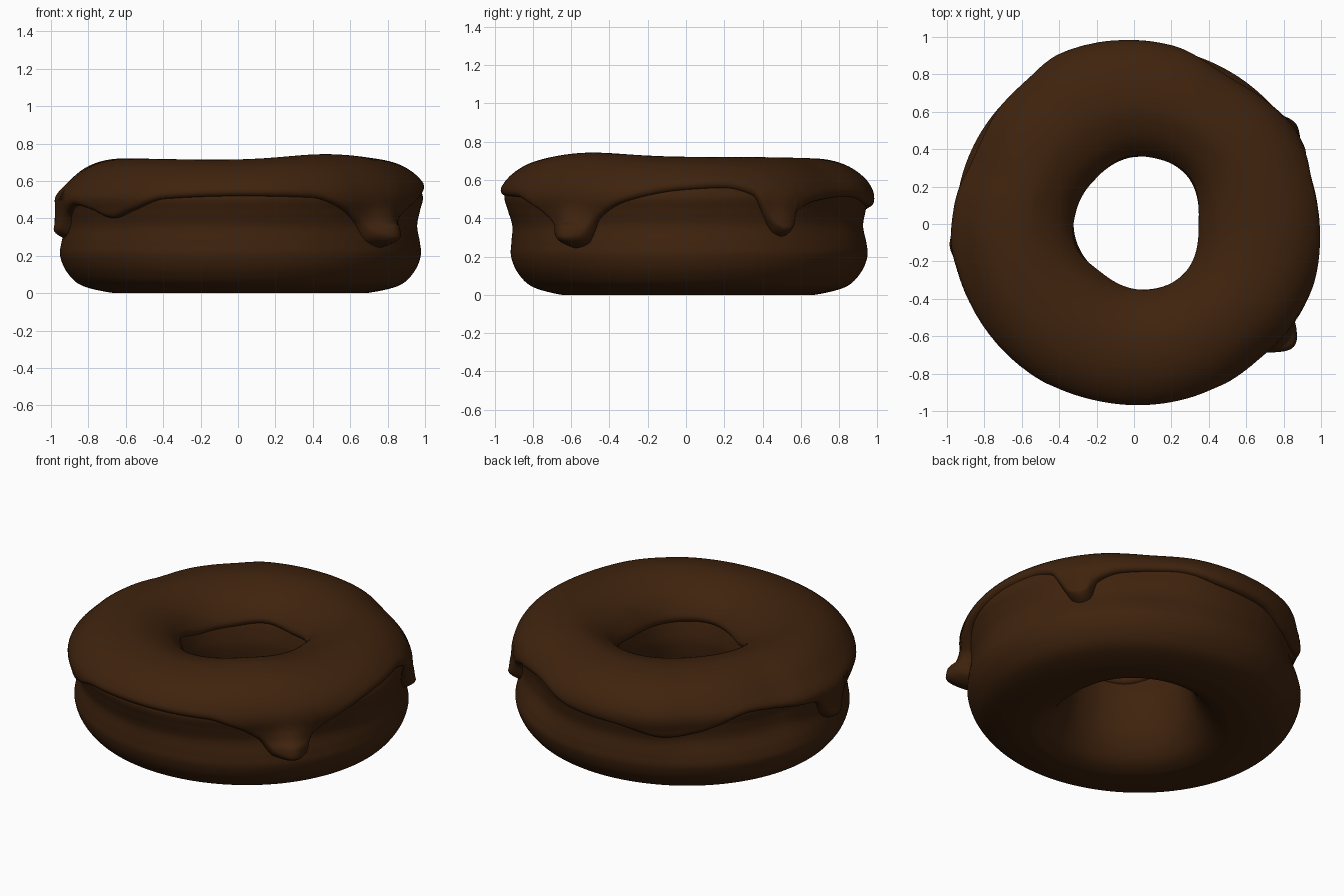
import bpy, math
from mathutils import Vector

if "Cube" in bpy.data.objects:
    bpy.data.objects.remove(bpy.data.objects["Cube"])

brown = bpy.data.materials.new("dark chocolate brown")
brown.diffuse_color = (0.05, 0.0168, 0.0042, 1)
brown.use_nodes = True
brown.node_tree.nodes["Principled BSDF"].inputs["Base Color"].default_value = brown.diffuse_color


def ring_curve(keys):
    """Smooth periodic function of the angle in degrees (monotone cubic)."""
    n = len(keys)

    def secant(i):
        a, b = keys[i % n], keys[(i + 1) % n]
        return (b[1] - a[1]) / ((b[0] - a[0]) % 360)

    def slope(i):
        s, t = secant(i - 1), secant(i)
        return 0 if s * t <= 0 else 2 * s * t / (s + t)

    def f(deg):
        deg = (deg - keys[0][0]) % 360 + keys[0][0]
        i = max(k for k in range(n) if keys[k][0] <= deg)
        a, b = keys[i], keys[(i + 1) % n]
        h = (b[0] - a[0]) % 360
        u = (deg - a[0]) / h
        return ((1 + 2 * u) * (1 - u) ** 2 * a[1] + u * (1 - u) ** 2 * h * slope(i)
                + u * u * (3 - 2 * u) * b[1] + u * u * (u - 1) * h * slope(i + 1))
    return f


def smooth(a, b, x):
    u = min(1, max(0, (x - a) / (b - a)))
    return u * u * (3 - 2 * u)


# Wobble of the outline, the hole and the two icing edges around the ring
outer_r = ring_curve([(0, 1.02), (15, 1.01), (35, .985), (57, .945), (75, .975), (90, .985),
                      (113, .995), (128, .96), (145, .95), (159, .935), (172, .965),
                      (187, .98), (213, .975), (254, .975), (270, .98), (291, .985),
                      (310, .985), (330, 1.01)])
hole_r = ring_curve([(0, .335), (45, .37), (90, .345), (135, .305), (180, .31),
                     (225, .305), (270, .335), (315, .365)])
edge_out = ring_curve([(0, .55), (12, .56), (21, .52), (25.5, .40), (28.5, .325), (31.5, .305),
                       (34.5, .325), (37, .43), (46, .49), (65, .515), (82, .47), (100, .45),
                       (118, .39), (130, .42), (148, .51), (165, .48), (177, .45), (182, .33),
                       (187, .295), (191, .31), (197, .42), (205, .47), (213, .45), (224, .40),
                       (233, .44), (246, .505), (270, .52), (294, .51), (303, .47), (312, .38),
                       (317, .275), (323, .245), (328, .27), (331.5, .39), (342, .49)])
edge_in = ring_curve([(0, .50), (40, .52), (70, .50), (100, .52), (130, .50), (165, .49),
                      (200, .53), (240, .48), (285, .51), (320, .50)])
drips = [(31.5, .305, .045), (187, .295, .035), (322.5, .245, .1)]


def bump(deg, centre, width):
    d = (deg - centre + 180) % 360 - 180
    return math.exp(-(d / width) ** 2)


def place(deg, r, z):
    """Turn a profile point (r, z) around the ring with the wobble added."""
    w = smooth(.4, .9, r)
    low = 1 - smooth(.2, .5, z)
    a = math.radians(deg)
    d_low = .013 * math.cos(a) + .017 * math.sin(a) - .021 + .033 * math.cos(a) ** 2
    d_out = (outer_r(deg) - .975) * (1 - low) + d_low * low
    d_out -= .04 * bump(deg, 180, 40) * smooth(.5, .62, z)
    r += d_out * w + (hole_r(deg) - .335) * (1 - w)
    lift = .035 * bump(deg, 312, 28) - .008 - .01 * math.sin(a) ** 4
    z *= 1 + lift * smooth(.45, .7, z)
    return (r * math.cos(a), r * math.sin(a), z)


def make_mesh(name, columns, closed):
    n, m = len(columns), len(columns[0])
    verts = [p for c in columns for p in c]
    faces = []
    for i in range(n):
        k = (i + 1) % n
        for j in range(m if closed else m - 1):
            l = (j + 1) % m
            faces.append((i * m + j, k * m + j, k * m + l, i * m + l))
    me = bpy.data.meshes.new(name)
    me.from_pydata(verts, [], faces)
    me.materials.append(brown)
    me.polygons.foreach_set("use_smooth", [True] * len(faces))
    ob = bpy.data.objects.new(name, me)
    bpy.context.collection.objects.link(ob)


# Dough cross-section, counter-clockwise from the lower outer bulge
profile = [(.952, .2), (.945, .27), (.922, .36), (.93, .44), (.943, .52), (.903, .597),
           (.815, .662), (.7, .693), (.58, .688), (.46, .635), (.385, .55), (.355, .45),
           (.35, .35), (.385, .17), (.465, .048), (.57, 0), (.67, 0), (.835, .04), (.915, .112)]
N = len(profile)
STEP = 8
section = []
for i in range(N):
    p0, p1, p2, p3 = (Vector(profile[(i + k) % N]) for k in (-1, 0, 1, 2))
    for k in range(STEP):
        t = k / STEP
        q = .5 * (2 * p1 + (p2 - p0) * t + (2 * p0 - 5 * p1 + 4 * p2 - p3) * t * t
                  + (3 * p1 - p0 - 3 * p2 + p3) * t ** 3)
        section.append(Vector((q.x, max(0, q.y))))

# Dough ring
make_mesh("dough", [[place(i * 1.875, p.x, p.y) for p in section] for i in range(192)], True)

# Icing: a raised skin over the upper part of the section, with a rounded lip
path = section[:12 * STEP + 1]
length = [0]
for a, b in zip(path, path[1:]):
    length.append(length[-1] + (b - a).length)
top = max(range(len(path)), key=lambda i: path[i].y)


def at_length(s):
    i = 0
    while i < len(path) - 2 and length[i + 1] < s:
        i += 1
    u = (s - length[i]) / (length[i + 1] - length[i])
    ahead = path[i + 1].lerp(path[min(i + 2, len(path) - 1)], u)
    behind = path[max(i - 1, 0)].lerp(path[i], u)
    tangent = (ahead - behind).normalized()
    return path[i].lerp(path[i + 1], u), Vector((tangent.y, -tangent.x))


def length_at_height(z, outside):
    for i in (range(top) if outside else range(top, len(path) - 1)):
        a, b = path[i].y, path[i + 1].y
        if (a - z) * (b - z) <= 0 and a != b:
            return length[i] + (length[i + 1] - length[i]) * (z - a) / (b - a)
    return length[0] if outside else length[-1]


THICK = .03
LIP = [0, .002, .006, .012, .02, .03, .045, .06, .08, .1]
columns = []
COUNT = 480
for i in range(COUNT):
    deg = i * 360 / COUNT
    s0, s1 = length_at_height(edge_out(deg), True), length_at_height(edge_in(deg), False)
    slant = (edge_out(deg + .5) - edge_out(deg - .5)) / math.radians(1)
    lean = math.sqrt(1 + slant * slant)
    mid = 32
    s_list = ([s0 + d for d in LIP]
              + [s0 + .1 + (s1 - s0 - .2) * k / mid for k in range(1, mid)]
              + [s1 - d for d in reversed(LIP)])
    col = []
    for s in s_list:
        p, nrm = at_length(s)
        u = min(1, max(0, min((s - s0) / lean, s1 - s) / THICK))
        thick = THICK
        if s < length[top]:
            thick += sum(h * bump(deg, c, 6) * (1 - smooth(z + .06, z + .26, p.y))
                         for c, z, h in drips)
        q = p + nrm * (thick * math.sqrt(1 - (1 - u) ** 2) - .004 * (1 - u))
        col.append(place(deg, q.x, q.y))
    columns.append(col)
make_mesh("icing", columns, False)
